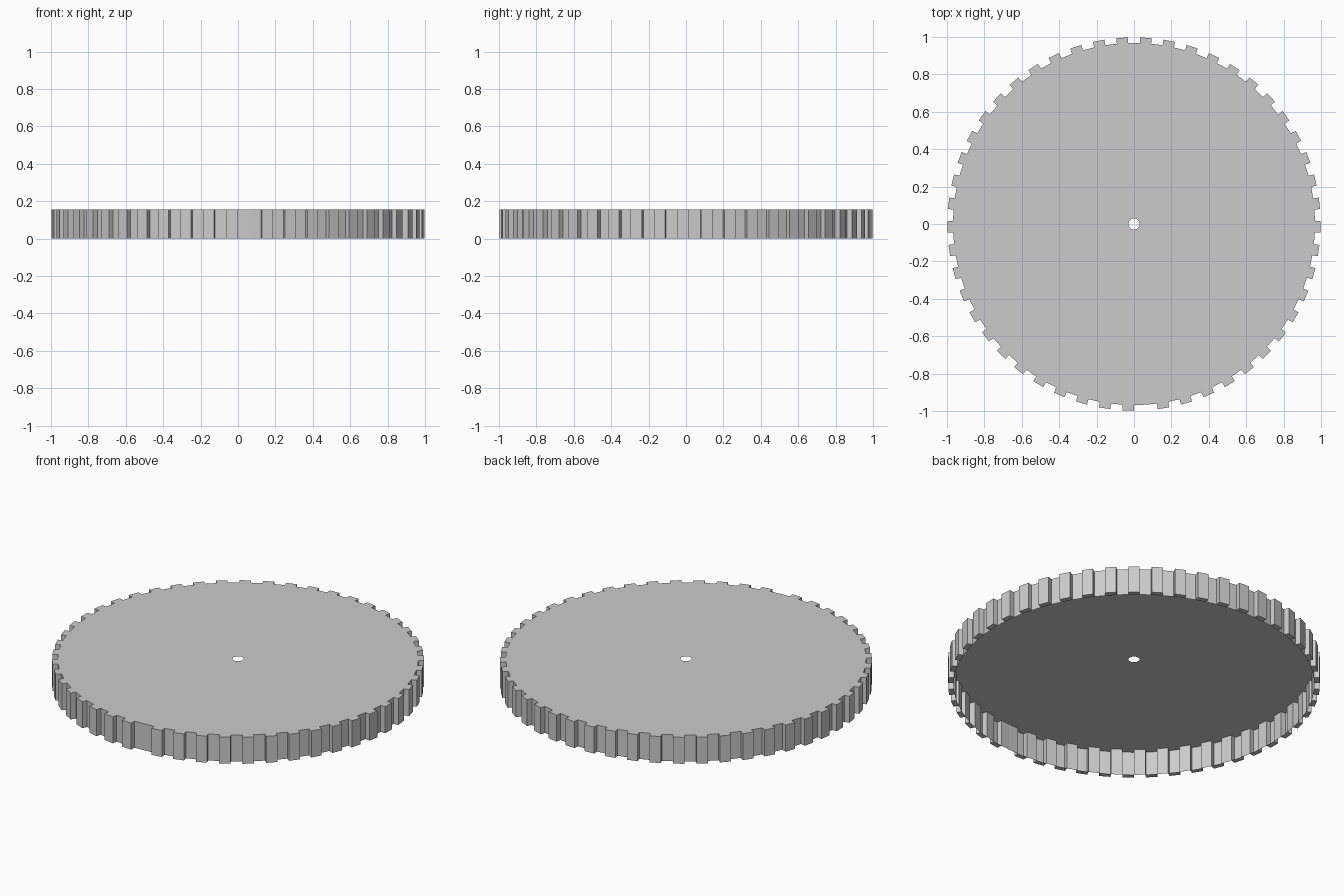
import bpy, bmesh, math
from mathutils import Vector

if "Cube" in bpy.data.objects:
    bpy.data.objects.remove(bpy.data.objects["Cube"])

N = 99            # sides of the rim; odd, so one gap between teeth is double width
R, TOOTH = 0.968, 0.03
H, HOLE = 0.157, 0.03

bm = bmesh.new()

def ring(r, n, z, start):
    return [bm.verts.new((r * math.cos(start + 2 * math.pi * i / n),
                          r * math.sin(start + 2 * math.pi * i / n), z)) for i in range(n)]

# rim wall, open underneath
low = ring(R, N, 0, -math.pi / 2)
top = ring(R, N, H, -math.pi / 2)
walls = [bm.faces.new((low[i], low[(i + 1) % N], top[(i + 1) % N], top[i])) for i in range(N)]

# top sheet with a centre hole
hole = ring(HOLE, 32, H, -math.pi / 2)
edges = [bm.edges.get((top[i], top[(i + 1) % N])) for i in range(N)]
edges += [bm.edges.new((hole[i], hole[(i + 1) % 32])) for i in range(32)]
bmesh.ops.triangle_fill(bm, edges=edges, use_beauty=True, normal=Vector((0, 0, 1)))

# teeth: every second wall face pushed outward
bm.normal_update()
teeth = walls[2::2]
res = bmesh.ops.extrude_discrete_faces(bm, faces=teeth)
for f in res["faces"]:
    c = f.calc_center_median()
    d = Vector((c.x, c.y, 0)).normalized() * TOOTH
    for v in f.verts:
        v.co += d

bmesh.ops.recalc_face_normals(bm, faces=bm.faces)
if sum(f.normal.z * f.calc_area() for f in bm.faces) < 0:
    bmesh.ops.reverse_faces(bm, faces=bm.faces)

me = bpy.data.meshes.new("toothed_disc")
bm.to_mesh(me)
bm.free()
ob = bpy.data.objects.new("toothed_disc", me)
bpy.context.collection.objects.link(ob)
